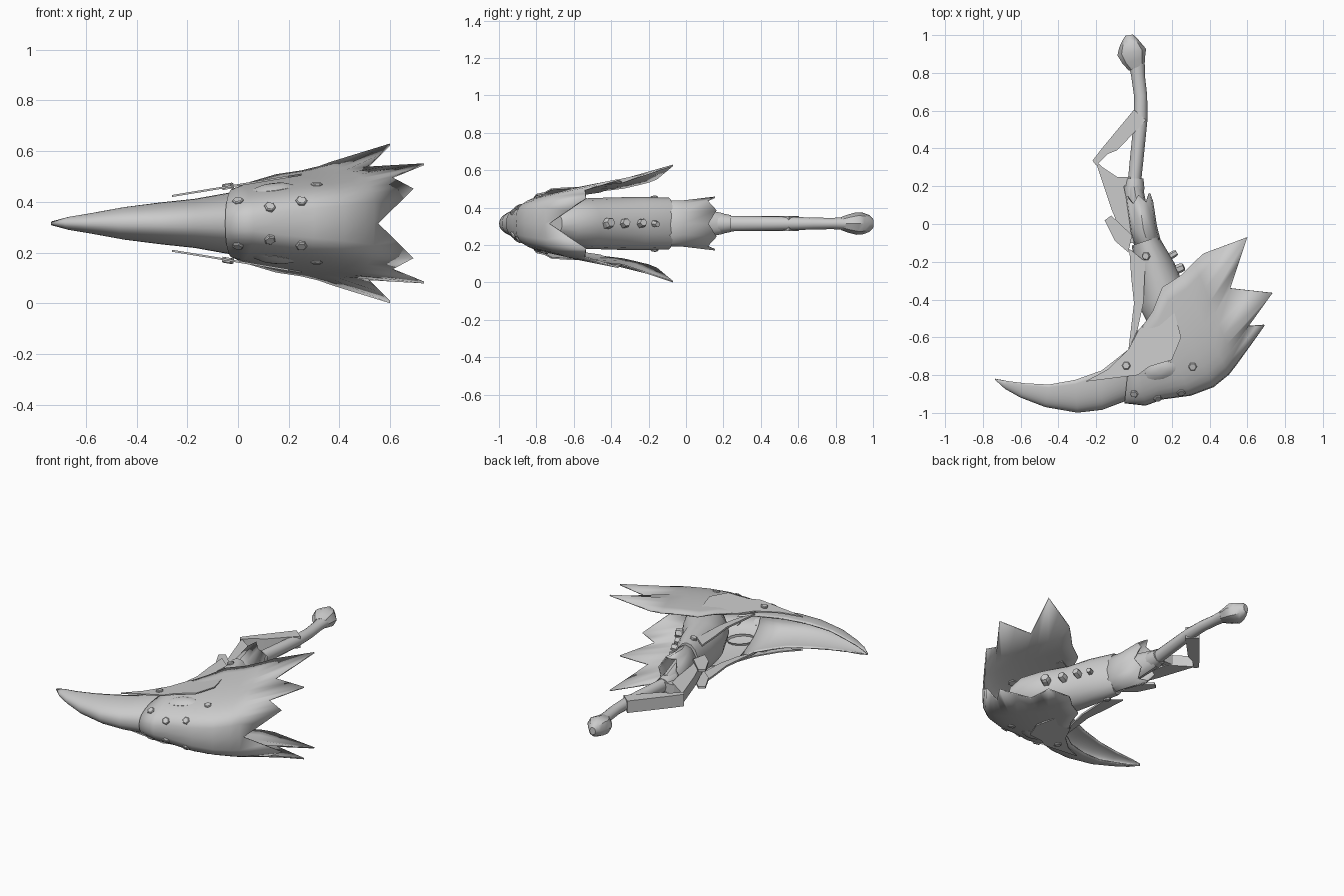
import bpy, bmesh, math
from mathutils import Vector
from mathutils.bvhtree import BVHTree

if "Cube" in bpy.data.objects:
    bpy.data.objects.remove(bpy.data.objects["Cube"])

Z0 = 0.315  # height of the symmetry plane
grey = bpy.data.materials.new("plain grey")
grey.diffuse_color = (0.6, 0.6, 0.6, 1)
grey.use_nodes = True
grey.node_tree.nodes["Principled BSDF"].inputs["Base Color"].default_value = grey.diffuse_color


def finish(name, verts, faces, thick=0, angle=40):
    me = bpy.data.meshes.new(name)
    me.from_pydata([tuple(v) for v in verts], [], faces)
    bm = bmesh.new()
    bm.from_mesh(me)
    bmesh.ops.remove_doubles(bm, verts=bm.verts, dist=0.0005)
    bmesh.ops.recalc_face_normals(bm, faces=bm.faces)
    bm.to_mesh(me)
    tree = BVHTree.FromBMesh(bm)
    bm.free()
    ob = bpy.data.objects.new(name, me)
    bpy.context.collection.objects.link(ob)
    me.materials.append(grey)
    if thick:
        mod = ob.modifiers.new("thickness", 'SOLIDIFY')
        mod.thickness, mod.offset = thick, 0
    bpy.ops.object.select_all(action='DESELECT')
    ob.select_set(True)
    bpy.context.view_layer.objects.active = ob
    bpy.ops.object.shade_smooth_by_angle(angle=math.radians(angle))
    return tree


def grid_faces(rows, cols, wrap=False):
    n = cols if wrap else cols - 1
    return [(r * cols + c, r * cols + (c + 1) % cols,
             (r + 1) * cols + (c + 1) % cols, (r + 1) * cols + c)
            for r in range(rows - 1) for c in range(n)]


def shell(name, stations, edge=None):
    """Open U shell: stations are (spine x, y, rim x, y, half width, roundness power)."""
    verts, N = [], 12
    for ox, oy, ix, iy, w, p in stations:
        for j in range(-N, N + 1):
            a = abs(j) / N * math.pi / 2
            k = 1 - math.cos(a)
            z = math.copysign(w * math.sin(a) ** p, j)
            verts.append((ox + (ix - ox) * k, oy + (iy - oy) * k, Z0 + z))
    rows = len(stations)
    if edge:  # jagged trailing edge
        for j in range(-N, N + 1):
            i, odd = divmod(abs(j), 2)
            p = Vector(edge[i])
            if odd:
                p = (p + Vector(edge[i + 1])) / 2
            verts.append((p.x, p.y, Z0 + math.copysign(p.z, j)))
        rows += 1
    return finish(name, verts, grid_faces(rows, 2 * N + 1), 0.008, 50)


def tube(name, rings, sides=12, cap=True, thick=0, spikes=0):
    """Loft of ellipses: rings are (x, y, half width in plan, half height)."""
    verts = []
    for i, (x, y, a, b) in enumerate(rings):
        p, q = rings[max(i - 1, 0)], rings[min(i + 1, len(rings) - 1)]
        t = Vector((q[0] - p[0], q[1] - p[1], 0)).normalized()
        s = Vector((t.y, -t.x, 0))
        for k in range(sides):
            ang = 2 * math.pi * k / sides
            v = Vector((x, y, Z0)) + s * a * math.cos(ang)
            v.z += b * math.sin(ang)
            if spikes and i == len(rings) - 1 and k % 2:
                v += t * spikes
            verts.append(v)
    faces = grid_faces(len(rings), sides, True)
    if cap:
        faces += [tuple(range(sides)),
                  tuple(range(len(verts) - sides, len(verts)))]
    return finish(name, verts, faces, thick)


def plate(name, outline, z, depth, slope=0):
    """Flat outline in plan, extruded in height around z, tilted along x by slope."""
    n = len(outline)
    verts = [(x, y, z + slope * x + s * depth / 2) for s in (-1, 1) for x, y in outline]
    faces = grid_faces(2, n, True) + [tuple(range(n)), tuple(range(n, 2 * n))]
    finish(name, verts, faces, 0, 30)


def stud(name, pos, nrm, r=0.023, h=0.022):
    q = Vector((0, 0, 1)).rotation_difference(nrm)
    verts = [pos + q @ Vector((r * f * math.cos(k * math.pi / 3),
                               r * f * math.sin(k * math.pi / 3), z))
             for f, z in ((1, -h / 2), (1, h * .35), (.8, h * .55)) for k in range(6)]
    finish(name, verts, grid_faces(3, 6, True) + [tuple(range(6)), tuple(range(12, 18))], 0, 20)


# curved beak, hollow on the inside
beak = shell("beak", [
    (-.735, -.82, -.735, -.82, .004, 1), (-.68, -.87, -.665, -.832, .022, 1),
    (-.60, -.915, -.58, -.843, .036, .95), (-.47, -.965, -.45, -.85, .06, .9),
    (-.30, -.995, -.31, -.825, .078, .9), (-.17, -.98, -.17, -.775, .093, .85),
    (-.05, -.935, -.03, -.665, .118, .85), (.10, -.91, .02, -.56, .14, .8)])

# hood over the back of the beak, with a spiked trailing edge
hood = shell("hood", [
    (-.05, -.945, -.02, -.665, .132, .85), (.06, -.958, .01, -.60, .145, .8),
    (.15, -.925, .04, -.55, .157, .65), (.30, -.905, .10, -.46, .175, .55),
    (.42, -.86, .15, -.335, .19, .5), (.50, -.795, .25, -.27, .205, .47),
    (.535, -.75, .32, -.20, .222, .47)],
    [(.55, -.73, 0), (.69, -.535, .135), (.605, -.54, .18), (.733, -.365, .233),
     (.51, -.34, .22), (.6, -.07, .311), (.37, -.155, .24)])

# neck inside the hood and its collar
neck = tube("neck", [(.36, -.70, .06, .06), (.31, -.64, .12, .11), (.23, -.53, .14, .135),
                     (.145, -.38, .13, .14), (.11, -.24, .11, .142), (.06, -.09, .075, .138)], 16)
tube("collar", [(.09, -.16, .065, .122), (.05, -.03, .07, .118), (.03, .11, .068, .14)],
     12, False, .008, .045)
tube("collar_core", [(.05, -.06, .055, .10), (.02, .08, .05, .08), (0, .2, .045, .055)])

# grip and pommel
tube("grip_ferrule", [(0, .14, .05, .055), (0, .19, .055, .055), (0, .24, .05, .045)])
tube("grip", [(0, .2, .035, .042), (.015, .35, .036, .04), (.035, .55, .036, .036),
              (.035, .68, .035, .032), (.022, .78, .036, .03), (.015, .85, .042, .034)])
tube("pommel", [(.015, .83, .045, .035), (.0, .865, .062, .048), (-.012, .91, .078, .06),
                (-.018, .945, .06, .058), (-.022, .98, .038, .045), (-.025, 1.0, .02, .025)], 8)

# finger guard running from the grip back to the neck
plate("guard_upper", [(.0, .605), (.065, .55), (-.09, .39), (-.14, .37), (-.2, .31), (-.22, .335), (-.17, .4)],
      Z0, .078)
plate("guard_lower", [(-.205, .335), (-.165, .30), (-.06, .23), (-.03, .08), (.0, -.1), (-.045, -.1), (-.12, .08)],
      Z0, .07)
plate("guard_bridge", [(-.10, .25), (.0, .25), (.03, .2), (-.06, .2)], Z0, .06)

# paired side parts
for side, s in (("upper", 1), ("lower", -1)):
    plate("neck_flap_" + side, [(-.155, .02), (-.12, .045), (-.01, -.06), (-.03, -.15), (-.1, -.09)],
          Z0 + s * .055, .015)
    plate("jaw_strap_" + side, [(-.03, -.67), (.02, -.555), (.05, -.42), (.06, -.2), (-.025, -.13),
                                (-.015, -.28), (.0, -.42)], Z0 + s * .125, .012)
    # cheek plate lying over the join of beak and hood
    plate("cheek_plate_" + side, [(-.26, -.835), (.02, -.80), (.08, -.755), (.2, -.72), (.25, -.6),
                                  (.2, -.42), (.11, -.46), (.025, -.56), (-.03, -.665), (-.14, -.77)],
          Z0 + s * .151, .008, s * .165)
    # eye set low in the side of the hood
    hit = hood.ray_cast(Vector((.14, -.775, Z0 + s)), Vector((0, 0, -s)))
    n = hit[1] if hit[1].z * s > 0 else -hit[1]
    u = Vector((.95, .3, 0))
    u = (u - n * u.dot(n)).normalized()
    v = n.cross(u)
    verts = [hit[0] + (u * .09 * math.cos(k * math.pi / 6) + v * .05 * math.sin(k * math.pi / 6)) * f
             + n * h for f, h in ((1, -.02), (.95, .004), (.6, .014), (.2, .017)) for k in range(12)]
    finish("eye_" + side, verts, grid_faces(4, 12, True) + [tuple(range(36, 48))])
    # hood rivets, found along the front
    for i, (x, dz) in enumerate([(0, .085), (.125, .062), (.25, .085), (.31, .148)]):
        p, n = hood.ray_cast(Vector((x, -2, Z0 + s * dz)), Vector((0, 1, 0)))[:2]
        stud(f"hood_rivet_{side}_{i}", p, n if n.y < 0 else -n)
    # rivets on the flat sides of cheek and neck
    stud("cheek_rivet_" + side, Vector((-.04, -.75, Z0 + s * .146)), Vector((-.16, 0, s)).normalized())
    hit = neck.ray_cast(Vector((.065, -.17, Z0 + s)), Vector((0, 0, -s)))
    stud("neck_rivet_" + side, hit[0], hit[1] if hit[1].z * s > 0 else -hit[1])

# row of pegs along the back of the neck
for i, (y, r) in enumerate([(-.17, .018), (-.24, .024), (-.33, .026), (-.42, .03)]):
    p, n = neck.ray_cast(Vector((2, y, Z0)), Vector((-1, 0, 0)))[:2]
    stud(f"neck_peg_{i}", p, n if n.x > 0 else -n, r, .07)
